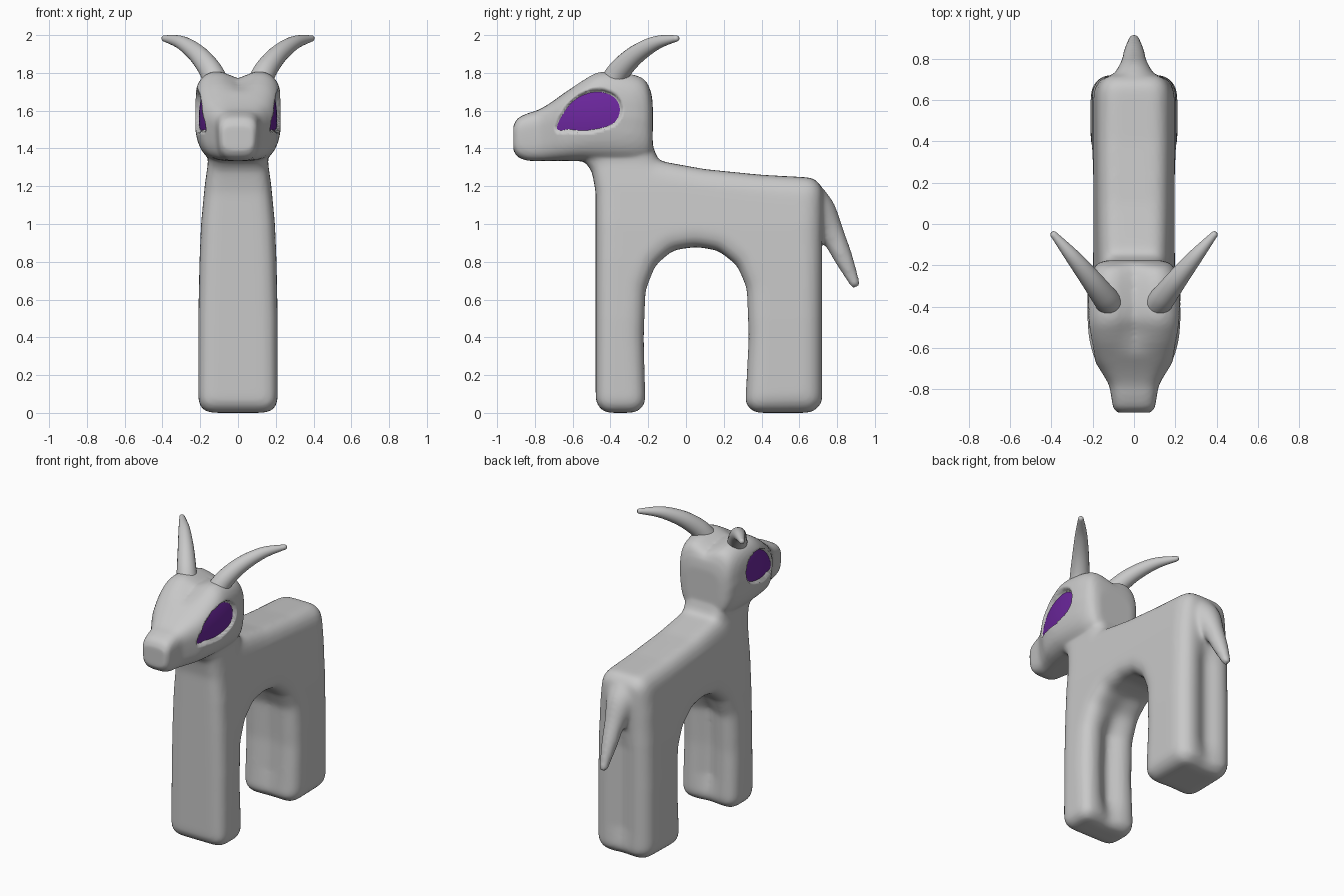
import bpy, bmesh, math
from mathutils import Vector

if "Cube" in bpy.data.objects:
    bpy.data.objects.remove(bpy.data.objects["Cube"])


def material(name, rgb):
    m = bpy.data.materials.new(name)
    m.diffuse_color = (*rgb, 1)
    m.use_nodes = True
    m.node_tree.nodes["Principled BSDF"].inputs["Base Color"].default_value = m.diffuse_color
    return m


GREY = material("light grey", (0.58, 0.58, 0.58))
PURPLE = material("deep purple", (0.15, 0.02, 0.34))


def finish(name, bm, mat):
    bmesh.ops.recalc_face_normals(bm, faces=bm.faces[:])
    me = bpy.data.meshes.new(name)
    bm.to_mesh(me)
    bm.free()
    ob = bpy.data.objects.new(name, me)
    bpy.context.collection.objects.link(ob)
    me.materials.append(mat)
    for p in me.polygons:
        p.use_smooth = True
    return ob


def loft(name, rings, mat):
    """Skin a list of equal-length rings and cap both ends."""
    bm = bmesh.new()
    vs = [[bm.verts.new(p) for p in r] for r in rings]
    n = len(vs[0])
    for a, b in zip(vs, vs[1:]):
        for i in range(n):
            bm.faces.new((a[i], a[(i + 1) % n], b[(i + 1) % n], b[i]))
    bm.faces.new(vs[0])
    bm.faces.new(vs[-1])
    return finish(name, bm, mat)


def catmull(pts, steps, closed=False):
    pts = [Vector(p) for p in pts]
    n = len(pts)
    get = (lambda i: pts[i % n]) if closed else (lambda i: pts[max(0, min(n - 1, i))])
    out = []
    for i in range(n if closed else n - 1):
        p0, p1, p2, p3 = (get(i + k) for k in (-1, 0, 1, 2))
        for s in range(steps):
            t = s / steps
            out.append(0.5 * (2 * p1 + (p2 - p0) * t + (2 * p0 - 5 * p1 + 4 * p2 - p3) * t * t
                              + (3 * p1 - p0 - 3 * p2 + p3) * t ** 3))
    if not closed:
        out.append(pts[-1])
    return out


def tube(name, pts, mat, steps=8, n=20):
    """Tapered round tube through (x, y, z, radius) points with a domed tip."""
    path = catmull(pts, steps)
    rings = []
    for i, p in enumerate(path):
        d = (path[min(i + 1, len(path) - 1)] - path[max(i - 1, 0)]).xyz.normalized()
        u = d.cross(Vector((0, 0, 1))).normalized()
        w = u.cross(d)
        rings.append([p.xyz + p.w * (u * math.cos(a) + w * math.sin(a))
                      for a in (2 * math.pi * k / n for k in range(n))])
    c = path[-1].xyz
    rings.append([c + (q - c) * 0.6 + d * path[-1].w * 0.6 for q in rings[-1]])
    return loft(name, rings, mat)


def smooth(ob, iterations, group=""):
    bpy.context.view_layer.objects.active = ob
    s = ob.modifiers.new("smooth", 'SMOOTH')
    s.factor, s.iterations, s.vertex_group = 0.5, iterations, group
    bpy.ops.object.modifier_apply(modifier="smooth")


def remesh(ob, voxel):
    bpy.context.view_layer.objects.active = ob
    r = ob.modifiers.new("remesh", 'REMESH')
    r.mode, r.voxel_size, r.use_smooth_shade = 'VOXEL', voxel, True
    bpy.ops.object.modifier_apply(modifier="remesh")


def lerp(table, t):
    for (a, u), (b, v) in zip(table, table[1:]):
        if t <= b:
            return u + (v - u) * max(0, (t - a) / (b - a))
    return table[-1][1]


# Body: side profile stacked across x, inset towards both sides for round edges
profile = [Vector(p) for p in (
    (-.478, .04), (-.43, -.01), (-.26, -.01), (-.212, .04), (-.22, .4), (-.21, .65),
    (-.16, .78), (-.07, .86), (.05, .88), (.17, .86), (.27, .78), (.32, .66), (.33, .4),
    (.312, .04), (.36, -.01), (.67, -.01), (.725, .045), (.725, .9), (.725, 1.19),
    (.68, 1.245), (.4, 1.26), (.1, 1.29), (-.15, 1.335), (-.2, 1.5), (-.48, 1.5),
    (-.57, 1.36), (-.5, 1.29), (-.478, 1.17))]
normals = []
for i, p in enumerate(profile):
    a = (p - profile[i - 1]).normalized()
    b = (profile[(i + 1) % len(profile)] - p).normalized()
    m = Vector((-a.y - b.y, a.x + b.x)).normalized()
    normals.append(m / max(0.5, m.dot(Vector((-a.y, a.x)))))
layers = []
for k in range(7):
    a = math.radians(90 - 15 * k)
    layers.append((1 - math.cos(a), 1 - math.sin(a)))


def body_ring(side, inset, drop):
    ring = []
    for p, m in zip(profile, normals):
        r = .07 if p.y < .2 and p.x < 0 else lerp([(.3, .085), (.7, .10)], p.x)
        q = p + m * r * inset
        ring.append((side * (.21 - r * drop), q.x, q.y))
    return ring


body = loft("body", [body_ring(-1, *l) for l in layers]
            + [body_ring(1, *l) for l in reversed(layers)], GREY)
remesh(body, 0.015)
smooth(body, 22)
zmin = min(v.co.z for v in body.data.vertices)
WIDTH = [(0, 1), (.5, 1), (.8, .97), (1, .93), (1.2, .84), (1.32, .76)]
for v in body.data.vertices:
    c = v.co
    c.z -= zmin * max(0, 1 - c.z / 0.4)
    # shallow grooves between the left and right legs
    g = math.exp(-(c.x / 0.07) ** 2) * lerp([(.02, .3), (.2, 1)], c.z)
    low = lerp([(.65, 1), (.9, 0)], c.z)
    if c.y < 0:
        c.y -= 0.05 * g * low * lerp([(-.42, 0), (-.22, 1)], c.y)
    else:
        back = lerp([(.55, 0), (.72, 1)], c.y) * lerp([(.75, 1), (1, 0)], c.z)
        front = lerp([(.33, 1), (.5, 0)], c.y) * low
        c.y += g * (0.02 * front - 0.035 * back)
    c.x *= lerp(WIDTH, c.z)

# Head: rounded-square sections (y, bottom, top, half width) along y
sections = catmull([
    (-.914, 1.39, 1.52, .085), (-.89, 1.355, 1.56, .104), (-.84, 1.336, 1.585, .113),
    (-.78, 1.333, 1.605, .125), (-.72, 1.333, 1.64, .158), (-.65, 1.333, 1.69, .198),
    (-.55, 1.332, 1.765, .226), (-.45, 1.325, 1.815, .232), (-.3, 1.32, 1.805, .222),
    (-.22, 1.325, 1.775, .20), (-.188, 1.34, 1.71, .17), (-.176, 1.38, 1.64, .13)], 4)


def sq(t):
    return math.copysign(abs(t) ** 0.55, t)


rings = []
for y, lo, hi, hw in sections:
    ring = []
    for k in range(40):
        a = 2 * math.pi * k / 40
        z = (lo + hi) / 2 + (hi - lo) / 2 * sq(math.sin(a))
        x = hw * sq(math.cos(a)) * lerp([(1.33, .9), (1.55, 1)], z)
        # dip in the crown between the horns
        z -= 0.045 * math.exp(-(x / .07) ** 2) * lerp([(1.7, 0), (1.79, 1)], z)
        ring.append((x, y, z))
    rings.append(ring)
head = loft("head", rings, GREY)

# Tail
tail = tube("tail", [(0, .63, 1.12, .12), (0, .70, 1.06, .10), (0, .775, .94, .066),
                     (0, .838, .81, .048), (0, .896, .68, .026)], GREY)

# Merge body, head and tail into one soft skin, softest where the tail meets the rump
bpy.ops.object.select_all(action='DESELECT')
for o in (body, head, tail):
    o.select_set(True)
bpy.context.view_layer.objects.active = body
bpy.ops.object.join()
remesh(body, 0.0125)
smooth(body, 5)
rump = body.vertex_groups.new(name="rump")
for v in body.data.vertices:
    w = lerp([(.6, 0), (.68, 1), (.77, 1), (.83, 0)], v.co.y) * lerp([(.8, 0), (.9, 1)], v.co.z)
    if w > 0:
        rump.add([v.index], w, 'REPLACE')
smooth(body, 22, "rump")

# Eye outline in (y, z), with sockets pressed into the head
outline = catmull([(-.683, 1.505), (-.64, 1.6), (-.57, 1.67), (-.47, 1.70), (-.38, 1.67),
                   (-.35, 1.60), (-.39, 1.53), (-.51, 1.497), (-.61, 1.499)], 6, True)
CENTRE = Vector((-.51, 1.585))
polar = sorted((math.atan2(p.y - CENTRE.y, p.x - CENTRE.x), (p - CENTRE).length)
               for p in outline)
polar = ([(polar[-1][0] - 2 * math.pi, polar[-1][1])] + polar
         + [(polar[0][0] + 2 * math.pi, polar[0][1])])


def eye_depth(y, z):
    return 0.207 - 0.42 * (y + .38) ** 2 - 1.0 * (z - 1.56) ** 2


for v in body.data.vertices:
    x, y, z = v.co
    if -.75 < y < -.28 and 1.43 < z < 1.77 and abs(x) > 0.1:
        d = Vector((y, z)) - CENTRE
        ratio = d.length / lerp(polar, math.atan2(d.y, d.x))
        if ratio < 1.3:
            limit = eye_depth(y, z) - .004 + .4 * max(0, ratio - 1.03)
            v.co.x = math.copysign(min(abs(x), limit), x)
for p in body.data.polygons:
    p.use_smooth = True

for side, s in (("right", 1), ("left", -1)):
    # Eye: thin curved sheet lying on the socket floor
    bm = bmesh.new()
    prev = None
    mid = bm.verts.new((s * eye_depth(*CENTRE), *CENTRE))
    n = len(outline)
    for k in range(1, 8):
        pts = [CENTRE + (p - CENTRE) * k / 7 for p in outline]
        row = [bm.verts.new((s * eye_depth(*p), *p)) for p in pts]
        for i in range(n):
            j = (i + 1) % n
            bm.faces.new((prev[i], prev[j], row[j], row[i]) if prev else (mid, row[j], row[i]))
        prev = row
    eye = finish(side + "_eye", bm, PURPLE)
    if eye.data.polygons[0].normal.x * s < 0:
        eye.data.flip_normals()
    # Horn
    tube(side + "_horn", [(s * .115, -.39, 1.75, .066), (s * .15, -.345, 1.82, .06),
                          (s * .215, -.26, 1.90, .05), (s * .30, -.155, 1.96, .036),
                          (s * .392, -.048, 1.983, .016)], GREY)
